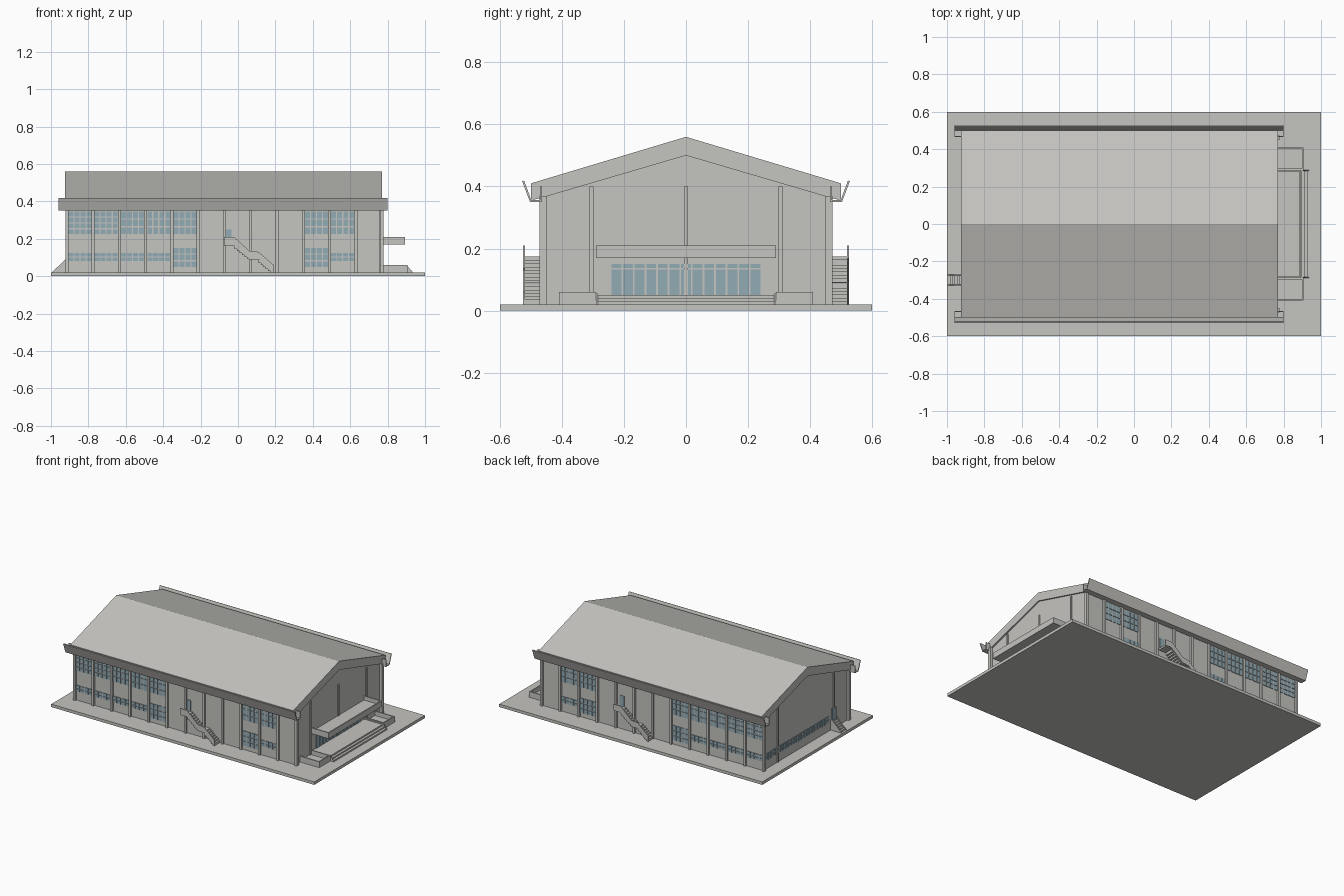
import bpy, bmesh

if "Cube" in bpy.data.objects:
    bpy.data.objects.remove(bpy.data.objects["Cube"])

def material(name, rgb):
    m = bpy.data.materials.new(name)
    m.diffuse_color = (*rgb, 1)
    m.use_nodes = True
    m.node_tree.nodes["Principled BSDF"].inputs["Base Color"].default_value = m.diffuse_color
    return m

CONCRETE = material("concrete", (0.56, 0.555, 0.53))
GLASS = material("blue glass", (0.29, 0.41, 0.46))

def finish(name, bm, mat):
    bmesh.ops.recalc_face_normals(bm, faces=bm.faces)
    me = bpy.data.meshes.new(name)
    bm.to_mesh(me)
    bm.free()
    me.materials.append(mat)
    ob = bpy.data.objects.new(name, me)
    bpy.context.collection.objects.link(ob)
    return ob

def add_prism(bm, pts, axis, a, b):
    """Extrude a profile along 'x' (points are y, z) or 'y' (points are x, z)."""
    def put(p, t):
        return (t, p[0], p[1]) if axis == 'x' else (p[0], t, p[1])
    va = [bm.verts.new(put(p, a)) for p in pts]
    vb = [bm.verts.new(put(p, b)) for p in pts]
    bm.faces.new(va)
    bm.faces.new(vb[::-1])
    for i in range(len(pts)):
        j = (i + 1) % len(pts)
        bm.faces.new((va[i], vb[i], vb[j], va[j]))

def add_box(bm, x0, x1, y0, y1, z0, z1):
    add_prism(bm, [(x0, z0), (x1, z0), (x1, z1), (x0, z1)], 'y', y0, y1)

def prism(name, pts, axis, a, b, mat=CONCRETE):
    bm = bmesh.new()
    add_prism(bm, pts, axis, a, b)
    return finish(name, bm, mat)

def boxes(name, items, mat=CONCRETE):
    bm = bmesh.new()
    for it in items:
        add_box(bm, *it)
    return finish(name, bm, mat)

def panes(u0, u1, z0, z1, cols, rows, gap=0.006):
    """Grid of pane rectangles (u0, u1, z0, z1)."""
    w, h = (u1 - u0 + gap) / cols, (z1 - z0 + gap) / rows
    return [(u0 + i * w, u0 + (i + 1) * w - gap, z0 + j * h, z0 + (j + 1) * h - gap)
            for i in range(cols) for j in range(rows)]

X0, X1, WALL = -0.91, 0.76, 0.46     # wall extents
BAY, START = 0.1405, -0.9155         # pilaster rhythm

# Ground slab and main hall
boxes("ground_slab", [(-1, 1, -0.6, 0.6, 0, 0.02)])
prism("hall_walls", [(-WALL, 0.02), (WALL, 0.02), (WALL, 0.37), (0, 0.505), (-WALL, 0.37)],
      'x', X0, X1)

# Roof slab with gabled section
prism("roof", [(-0.5, 0.41), (0, 0.56), (0.5, 0.41), (0.5, 0.355), (0.46, 0.365),
               (0, 0.5), (-0.46, 0.365), (-0.5, 0.355)], 'x', -0.925, 0.77)

# Window layout of the long sides: bay -> (z0, z1, columns, rows)
side = []
for bay in (0, 1, 2, 3, 4, 9, 10):
    u0 = START + bay * BAY + 0.009
    u1 = u0 + BAY - 0.018
    side += panes(u0, u1, 0.225, 0.345, 4, 4 if bay < 2 else 3)
    side += panes(u0, u1, 0.05, 0.15, 4, 3) if bay in (4, 9) else \
        panes(u0, u1, 0.082, 0.124, 4, 2, 0.005)

# Stair outlines (x, z), rising toward -x
parapet = [(-0.075, 0.17), (-0.075, 0.21), (-0.02, 0.21), (0.06, 0.135), (0.11, 0.13),
           (0.19, 0.06), (0.19, 0.02), (0.18, 0.025), (0.11, 0.09), (0.06, 0.097), (-0.03, 0.17)]
MID = 0.055

for s, label in ((-1, "front"), (1, "back")):
    def span(a, b):
        return tuple(sorted((s * a, s * b)))

    # Pilasters and panes
    boxes(label + "_pilasters",
          [(START + i * BAY - 0.008, START + i * BAY + 0.008, *span(0.45, 0.473), 0.02, 0.37)
           for i in range(13)])
    boxes(label + "_windows", [(a, b, *span(0.455, 0.464), c, d) for a, b, c, d in side], GLASS)

    # Open gutter trough
    prism(label + "_gutter", [(s * y, z) for y, z in (
        (0.464, 0.40), (0.464, 0.35), (0.503, 0.35), (0.528, 0.417),
        (0.522, 0.419), (0.499, 0.356), (0.470, 0.356), (0.470, 0.40))], 'x', -0.96, 0.80)

    # Outside staircase, reversed on the back
    def fx(x):
        return x if s < 0 else 2 * MID - x
    prism(label + "_stair_parapet", [(fx(x), z) for x, z in parapet], 'y', *span(0.519, 0.525))
    treads = [(-0.075, -0.02, 0.163, 0.175)]
    for i in range(6):
        treads.append((-0.02 + i * 0.0135, -0.0055 + i * 0.0135, 0.146 - i * 0.011, 0.163 - i * 0.011))
    treads.append((0.06, 0.11, 0.088, 0.098))
    for i in range(6):
        treads.append((0.11 + i * 0.0125, 0.1235 + i * 0.0125, 0.071 - i * 0.0105, 0.0875 - i * 0.0105))
    boxes(label + "_stair_treads",
          [(*sorted((fx(a), fx(b))), *span(0.46, 0.52), c, d) for a, b, c, d in treads])
    boxes(label + "_stair_door", [(*sorted((fx(-0.07), fx(-0.035))), *span(0.455, 0.464), 0.175, 0.25)],
          GLASS)

    # Planter beside the entrance
    a, b = span(0.29, 0.41)
    boxes(label + "_planter", [
        (X1, 0.905, a, b, 0.02, 0.03),
        (X1, 0.905, a, a + 0.008, 0.02, 0.06), (X1, 0.905, b - 0.008, b, 0.02, 0.06),
        (0.897, 0.905, a, b, 0.02, 0.06)])

    # Sloping cheek at the end of the entrance steps
    prism(label + "_step_cheek", [(X1, 0.02), (0.935, 0.02), (0.905, 0.055), (X1, 0.055)],
          'y', *span(0.284, 0.29))

# Gable pilasters
boxes("gable_pilasters",
      [(X1 - 0.005, X1 + 0.007, y - 0.006, y + 0.006, 0.02, 0.40) for y in (-0.305, 0, 0.305)] +
      [(X0 - 0.007, X0 + 0.005, y - 0.006, y + 0.006, 0.02, 0.40) for y in (-0.305, 0.305)])

# Entrance: steps, canopy tray and glazing
boxes("entrance_steps", [(X1, 0.93 - 0.016 * i, -0.285, 0.285, 0.02 + 0.01 * i, 0.03 + 0.01 * i)
                         for i in range(3)])
boxes("entrance_canopy", [
    (X1, 0.893, -0.29, 0.29, 0.17, 0.182), (0.885, 0.893, -0.29, 0.29, 0.17, 0.21),
    (X1, 0.893, -0.29, -0.282, 0.17, 0.21), (X1, 0.893, 0.282, 0.29, 0.17, 0.21)])
boxes("entrance_windows",
      [(X1 - 0.003, X1 + 0.004, a, b, c, d) for a, b, c, d in
       panes(-0.24, 0.24, 0.05, 0.132, 13, 1) + panes(-0.24, 0.24, 0.137, 0.15, 13, 1)], GLASS)

# Left end: low window strip, door and steps
strip = []
for i in range(5):
    y = -0.25 + i * 0.14
    strip += panes(y, y + 0.128, 0.08, 0.124, 5, 2, 0.005)
boxes("left_windows", [(X0 - 0.004, X0 + 0.003, *p) for p in strip], GLASS)
boxes("left_door", [(X0 - 0.009, X0 - 0.001, -0.32, -0.28, 0.085, 0.165)], GLASS)
boxes("left_steps", [(-0.985 + 0.0125 * i, X0, -0.325, -0.275, 0.02 + 0.011 * i, 0.031 + 0.011 * i)
                     for i in range(6)])
for y in (-0.328, -0.276):
    prism("left_step_cheek", [(-0.995, 0.02), (X0, 0.02), (X0, 0.092), (-0.925, 0.088)],
          'y', y, y + 0.005)
